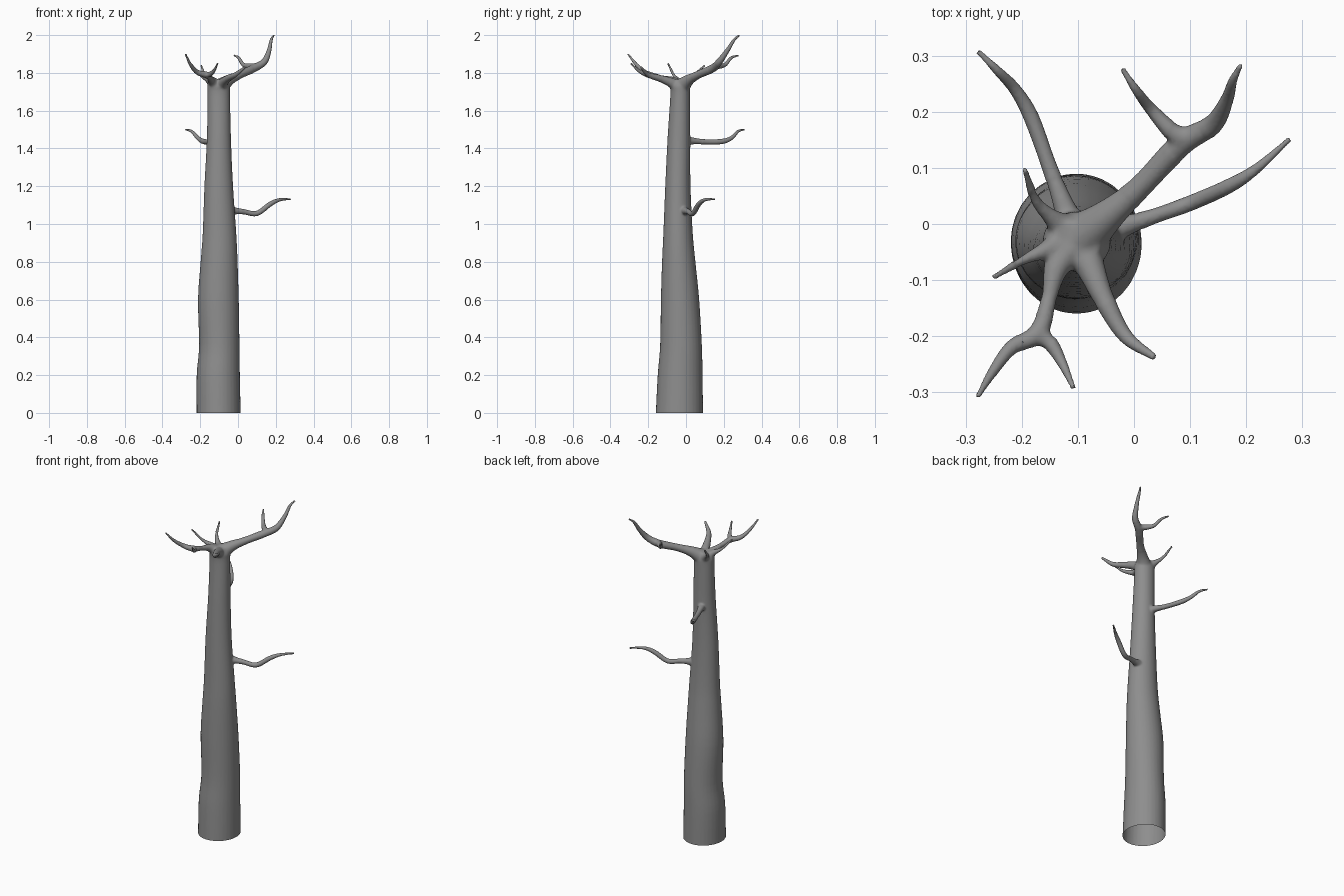
import bpy, bmesh, math
from mathutils import Vector

if "Cube" in bpy.data.objects:
    bpy.data.objects.remove(bpy.data.objects["Cube"])

bm = bmesh.new()


def spline(pts, steps=6):
    """Catmull-Rom through tuples of any length."""
    p = [Vector(q) for q in pts]
    p = [2 * p[0] - p[1]] + p + [2 * p[-1] - p[-2]]
    out = []
    for i in range(1, len(p) - 2):
        a, b, c, d = p[i - 1:i + 3]
        for s in range(steps):
            t = s / steps
            out.append(0.5 * (2 * b + (c - a) * t + (2 * a - 5 * b + 4 * c - d) * t * t
                              + (3 * b - a - 3 * c + d) * t ** 3))
    return out + [p[-2]]


def skin(rings):
    """Close a stack of vertex rings into a capped tube."""
    n = len(rings[0])
    vs = [[bm.verts.new(c) for c in r] for r in rings]
    for a, b in zip(vs, vs[1:]):
        for i in range(n):
            j = (i + 1) % n
            bm.faces.new((a[i], a[j], b[j], b[i]))
    bm.faces.new(vs[0][::-1])
    bm.faces.new(vs[-1])


def branch(*pts, n=14):
    """Tapered limb through (x, y, z, radius) points."""
    sp = spline(pts)
    cs = [q.to_3d() for q in sp]
    side, rings = None, []
    for i, c in enumerate(cs):
        t = (cs[min(i + 1, len(cs) - 1)] - cs[max(i - 1, 0)]).normalized()
        side = t.orthogonal() if side is None else side - t * side.dot(t)
        side.normalize()
        up = t.cross(side)
        r = max(sp[i][3], 0.005)
        rings.append([c + r * (math.cos(k * math.tau / n) * side + math.sin(k * math.tau / n) * up)
                      for k in range(n)])
    skin(rings)


# trunk: z, x min, x max, y min, y max
trunk = [(-0.03, -.220, .014, -.161, .09), (0, -.219, .014, -.16, .09), (.2, -.219, .010, -.15, .088),
         (.36, -.206, .008, -.137, .084), (.6, -.212, .004, -.133, .07), (.8, -.198, -.002, -.127, .05),
         (.95, -.187, -.009, -.12, .036), (1.2, -.178, -.026, -.11, .024), (1.45, -.165, -.037, -.098, .023),
         (1.68, -.162, -.042, -.083, .022), (1.73, -.162, -.042, -.085, .021), (1.765, -.145, -.06, -.07, .005)]
N = 32
skin([[Vector(((x0 + x1) / 2 + (x1 - x0) / 2 * math.cos(k * math.tau / N),
               (y0 + y1) / 2 + (y1 - y0) / 2 * math.sin(k * math.tau / N), z)) for k in range(N)]
      for z, x0, x1, y0, y1 in (spline(trunk, 4))])

# large back right limb and its fork
branch((-.1, -.03, 1.72, .05), (-.05, .012, 1.76, .031), (.01, .065, 1.79, .021), (.085, .143, 1.825, .022),
       (.14, .177, 1.86, .018), (.165, .22, 1.92, .012), (.176, .255, 1.975, .008), (.19, .283, 2.0, .004))
branch((.1, .15, 1.83, .023), (.07, .163, 1.835, .017), (.03, .205, 1.842, .011), (.003, .24, 1.88, .008),
       (-.021, .277, 1.892, .004))
# front left limb and its fork
branch((-.1, -.03, 1.72, .042), (-.137, -.075, 1.757, .024), (-.152, -.135, 1.775, .014),
       (-.172, -.195, 1.79, .018), (-.218, -.22, 1.805, .013), (-.252, -.264, 1.845, .009), (-.278, -.307, 1.9, .004))
branch((-.18, -.195, 1.79, .018), (-.15, -.212, 1.793, .014), (-.128, -.248, 1.81, .009), (-.108, -.292, 1.85, .004))
# front right limb
branch((-.1, -.03, 1.71, .045), (-.08, -.072, 1.745, .028), (-.053, -.135, 1.77, .019), (-.015, -.2, 1.79, .013),
       (.037, -.238, 1.83, .006))
# small left twigs
branch((-.11, -.02, 1.72, .04), (-.145, .01, 1.755, .017), (-.175, .042, 1.785, .010), (-.195, .098, 1.84, .004))
branch((-.11, -.03, 1.72, .04), (-.155, -.046, 1.76, .018), (-.2, -.066, 1.79, .009), (-.25, -.095, 1.85, .004))
# upper back branch on the trunk
branch((-.11, -.01, 1.43, .034), (-.122, .025, 1.44, .021), (-.15, .1, 1.435, .014), (-.183, .19, 1.437, .014),
       (-.212, .24, 1.455, .011), (-.245, .275, 1.49, .008), (-.278, .308, 1.5, .004))
# lower right branch on the trunk
branch((-.06, -.02, 1.07, .036), (-.025, -.006, 1.07, .022), (.03, .012, 1.065, .014), (.1, .037, 1.056, .014),
       (.17, .068, 1.105, .013), (.22, .1, 1.128, .009), (.278, .152, 1.132, .004))

me = bpy.data.meshes.new("bare_tree")
bmesh.ops.recalc_face_normals(bm, faces=bm.faces)
bm.to_mesh(me)
bm.free()
tree = bpy.data.objects.new("bare_tree", me)
bpy.context.collection.objects.link(tree)
bpy.context.view_layer.objects.active = tree
tree.select_set(True)

# fuse limbs into one skin
m = tree.modifiers.new("fuse", 'REMESH')
m.mode = 'VOXEL'
m.voxel_size = 0.004
bpy.ops.object.modifier_apply(modifier="fuse")

# soften the joints near the trunk, leaving thin tips alone, and open the base
bm = bmesh.new()
bm.from_mesh(me)
near = [v for v in bm.verts if v.co.z < 1.0 or math.hypot(v.co.x + .1, v.co.y + .03) < .12
        or (v.co - Vector((.1, .15, 1.83))).length < .045
        or (v.co - Vector((-.175, -.195, 1.795))).length < .035]
for _ in range(10):
    bmesh.ops.smooth_vert(bm, verts=near, factor=0.5, use_axis_x=True, use_axis_y=True, use_axis_z=True)
bm.to_mesh(me)
bm.free()
m = tree.modifiers.new("simplify", 'DECIMATE')
m.ratio = 0.2
bpy.ops.object.modifier_apply(modifier="simplify")
bm = bmesh.new()
bm.from_mesh(me)
bmesh.ops.bisect_plane(bm, geom=bm.verts[:] + bm.edges[:] + bm.faces[:], plane_co=(0, 0, 0),
                       plane_no=(0, 0, 1), clear_inner=True)
bm.to_mesh(me)
bm.free()
bpy.ops.object.shade_smooth()

# dark grey bark
bark = bpy.data.materials.new("bark")
bark.diffuse_color = (0.27, 0.27, 0.27, 1)
bark.use_nodes = True
bark.node_tree.nodes["Principled BSDF"].inputs["Base Color"].default_value = bark.diffuse_color
me.materials.clear()
me.materials.append(bark)
